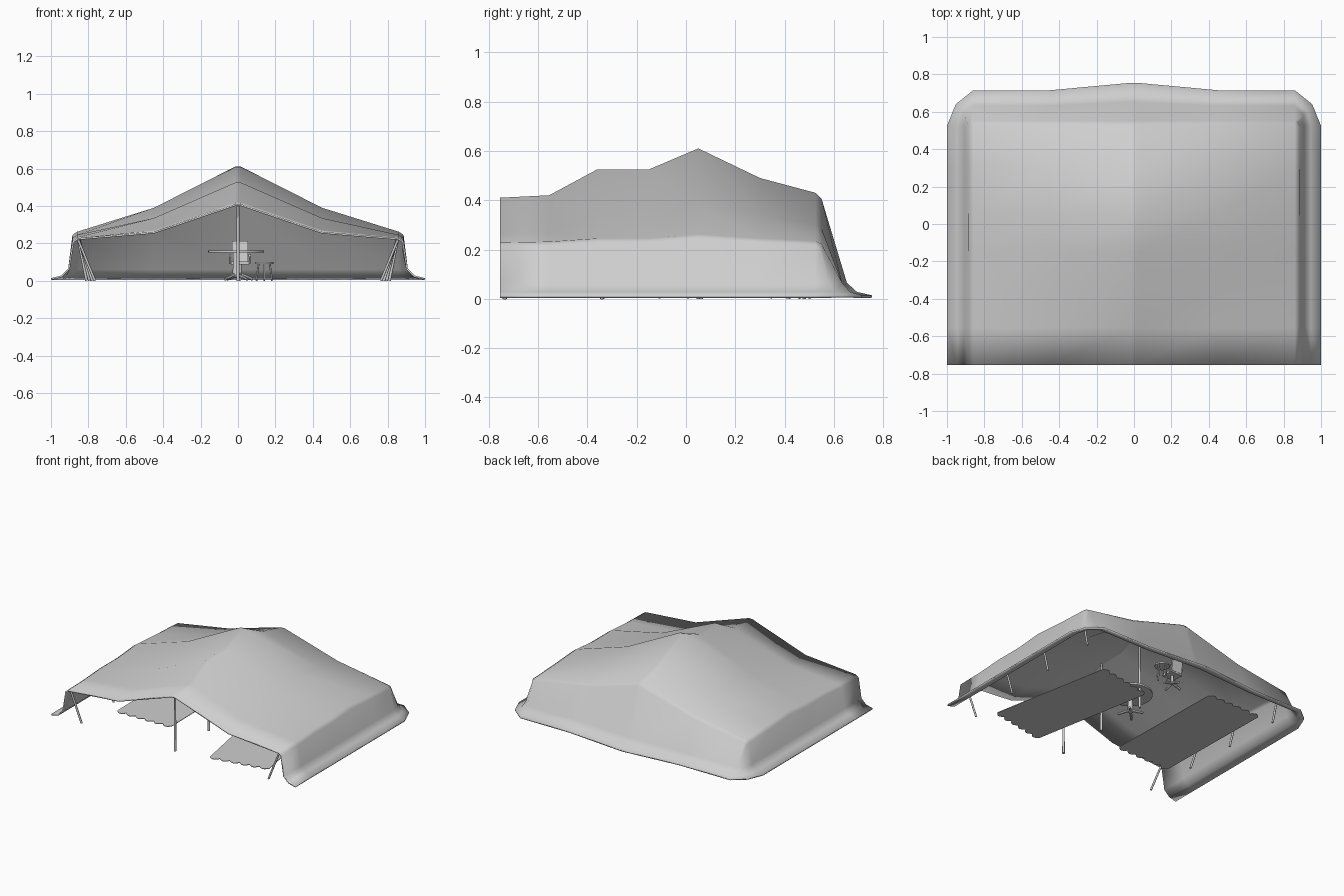
import bpy, bmesh
from math import sin, cos, pi, radians
from mathutils import Vector, Matrix

if "Cube" in bpy.data.objects:
    bpy.data.objects.remove(bpy.data.objects["Cube"])

grey = bpy.data.materials.new("pale_grey")
grey.use_nodes = True
grey.diffuse_color = (0.62, 0.62, 0.62, 1)
grey.node_tree.nodes["Principled BSDF"].inputs["Base Color"].default_value = grey.diffuse_color


def finish(name, bm, smooth=None):
    bmesh.ops.recalc_face_normals(bm, faces=bm.faces)
    me = bpy.data.meshes.new(name)
    bm.to_mesh(me)
    bm.free()
    me.materials.append(grey)
    ob = bpy.data.objects.new(name, me)
    bpy.context.collection.objects.link(ob)
    if smooth:
        bpy.ops.object.select_all(action='DESELECT')
        ob.select_set(True)
        bpy.context.view_layer.objects.active = ob
        bpy.ops.object.shade_smooth_by_angle(angle=radians(smooth))
    return ob


def rod(bm, a, b, r, r2=None, sides=10):
    a, b = Vector(a), Vector(b)
    turn = (b - a).to_track_quat('Z', 'Y').to_matrix().to_4x4()
    bmesh.ops.create_cone(bm, cap_ends=True, segments=sides, radius1=r,
                          radius2=r if r2 is None else r2, depth=(b - a).length,
                          matrix=Matrix.Translation((a + b) / 2) @ turn)


def box(bm, c, size, rx=0):
    bmesh.ops.create_cube(bm, size=1, matrix=Matrix.Translation(c)
                          @ Matrix.Rotation(rx, 4, 'X') @ Matrix.Diagonal((*size, 1)))


# Tent canopy: roof rows are (y, ridge height, middle height, eave height)
rows = [(-.755, .41, .262, .228), (-.555, .42, .27, .232), (-.36, .525, .335, .245),
        (-.15, .525, .335, .245), (.05, .61, .39, .262), (.30, .49, .34, .245),
        (.525, .43, .305, .235), (.55, .405, .285, .222)]
xs = [-.885, -.86, -.45, -.015, .015, .45, .86, .885]
bm = bmesh.new()
grid = []
for j, (y, ridge, mid, eave) in enumerate(rows):
    zs = [eave - .017, eave, mid, ridge]
    zs += zs[::-1]
    line = []
    for i, (x, z) in enumerate(zip(xs, zs)):
        corner = j == len(rows) - 1 and i in (0, len(xs) - 1)
        line.append(bm.verts.new((x * .992, y - .007, z) if corner else (x, y, z)))
    grid.append(line)
for a, b in zip(grid, grid[1:]):
    for i in range(len(xs) - 1):
        bm.faces.new((a[i], a[i + 1], b[i + 1], b[i]))

# Canopy walls: the eave outline is carried down and flared onto the ground
n = len(rows) - 1
outline = [(r[0], Vector((-.115, 0)), .2) for r in grid[:n]]
outline.append((grid[n][0], Vector((-.075, .097)), .38))
for v in grid[n][1:-1]:
    outline.append((v, Vector((0, .205 if abs(v.co.x) < .1 else .165)), .5))
outline.append((grid[n][-1], Vector((.075, .097)), .38))
outline += [(r[-1], Vector((.115, 0)), .2) for r in reversed(grid[:n])]
prev = [v for v, _, _ in outline]
for t, z in ((0, .065), (.4, .028), (1, .014)):
    ring = []
    for v, out, base in outline:
        off = out * (base + (1 - base) * t)
        ring.append(bm.verts.new((v.co.x + off.x, v.co.y + off.y, z)))
    for i in range(len(ring) - 1):
        bm.faces.new((prev[i], prev[i + 1], ring[i + 1], ring[i]))
    prev = ring
for f in bm.faces:
    f.smooth = True
canopy = finish("tent_canopy", bm)
if canopy.data.polygons[0].normal.z < 0:
    canopy.data.flip_normals()
solid = canopy.modifiers.new("cloth_thickness", 'SOLIDIFY')
solid.thickness = .01
solid.offset = -1

# Leaning side poles and upright ridge poles
for side, label in ((1, "left"), (-1, "right")):
    bm = bmesh.new()
    for k, (y, top) in enumerate(((-.735, .22), (-.34, .232), (.05, .248), (.48, .225))):
        rod(bm, (side * (.765 + .015 * k), y, 0), (side * .855, y, top), .007)
    finish(label + "_side_poles", bm, 40)
bm = bmesh.new()
for y, top in ((-.735, .402), (-.34, .515), (.06, .595)):
    rod(bm, (0, y, 0), (0, y, top), .009, .007)
finish("ridge_poles", bm, 40)


# Floor mats with scalloped short ends
def mat(name, center, angle, w=.44, length=.96, scallops=6):
    steps = scallops * 6
    edge = [(w * (i / steps - .5), length / 2 - .025 + .025 * abs(sin(pi * scallops * i / steps)))
            for i in range(steps + 1)]
    bm = bmesh.new()
    pts = [(x, -y) for x, y in edge] + [(x, y) for x, y in reversed(edge)]
    face = bm.faces.new([bm.verts.new((x, y, 0)) for x, y in pts])
    ext = bmesh.ops.extrude_face_region(bm, geom=[face])
    bmesh.ops.translate(bm, vec=(0, 0, .004),
                        verts=[g for g in ext["geom"] if isinstance(g, bmesh.types.BMVert)])
    ob = finish(name, bm)
    ob.location = (*center, .003)
    ob.rotation_euler.z = radians(angle)


mat("left_floor_mat", (.385, -.2), 10.5)
mat("right_floor_mat", (-.465, .015), 1)


# Four spreading feet around a central post
def cross_base(bm, c, reach, turn=pi / 4):
    for k in range(4):
        d = Vector((cos(turn + k * pi / 2), sin(turn + k * pi / 2), 0))
        rod(bm, c + d * reach + Vector((0, 0, .008)), c + Vector((0, 0, .035)), .008, .011, 8)


# Round pedestal table
c = Vector((-.01, -.05, 0))
bm = bmesh.new()
rod(bm, c + Vector((0, 0, .15)), c + Vector((0, 0, .163)), .15, sides=32)
rod(bm, c + Vector((0, 0, .02)), c + Vector((0, 0, .15)), .02, .014, 16)
cross_base(bm, c, .085)
finish("round_table", bm, 40)

# Armchair on a swivel base
c = Vector((.01, .41, 0))
bm = bmesh.new()
cross_base(bm, c, .07, 0)
rod(bm, c + Vector((0, 0, .03)), c + Vector((0, 0, .09)), .01)
box(bm, c + Vector((0, 0, .095)), (.095, .09, .016))
box(bm, c + Vector((0, .05, .155)), (.085, .012, .115), -.15)
for s in (-1, 1):
    box(bm, c + Vector((s * .053, 0, .135)), (.012, .085, .009))
    for y in (-.035, .035):
        rod(bm, c + Vector((s * .053, y, .09)), c + Vector((s * .053, y, .132)), .004)
finish("armchair", bm, 40)

# Small round stool
c = Vector((.14, .46, 0))
bm = bmesh.new()
rod(bm, c + Vector((0, 0, .09)), c + Vector((0, 0, .1)), .05, sides=24)
for k in range(4):
    d = Vector((cos(k * pi / 2), sin(k * pi / 2), 0))
    rod(bm, c + d * .042, c + d * .03 + Vector((0, 0, .09)), .005)
finish("stool", bm, 40)
